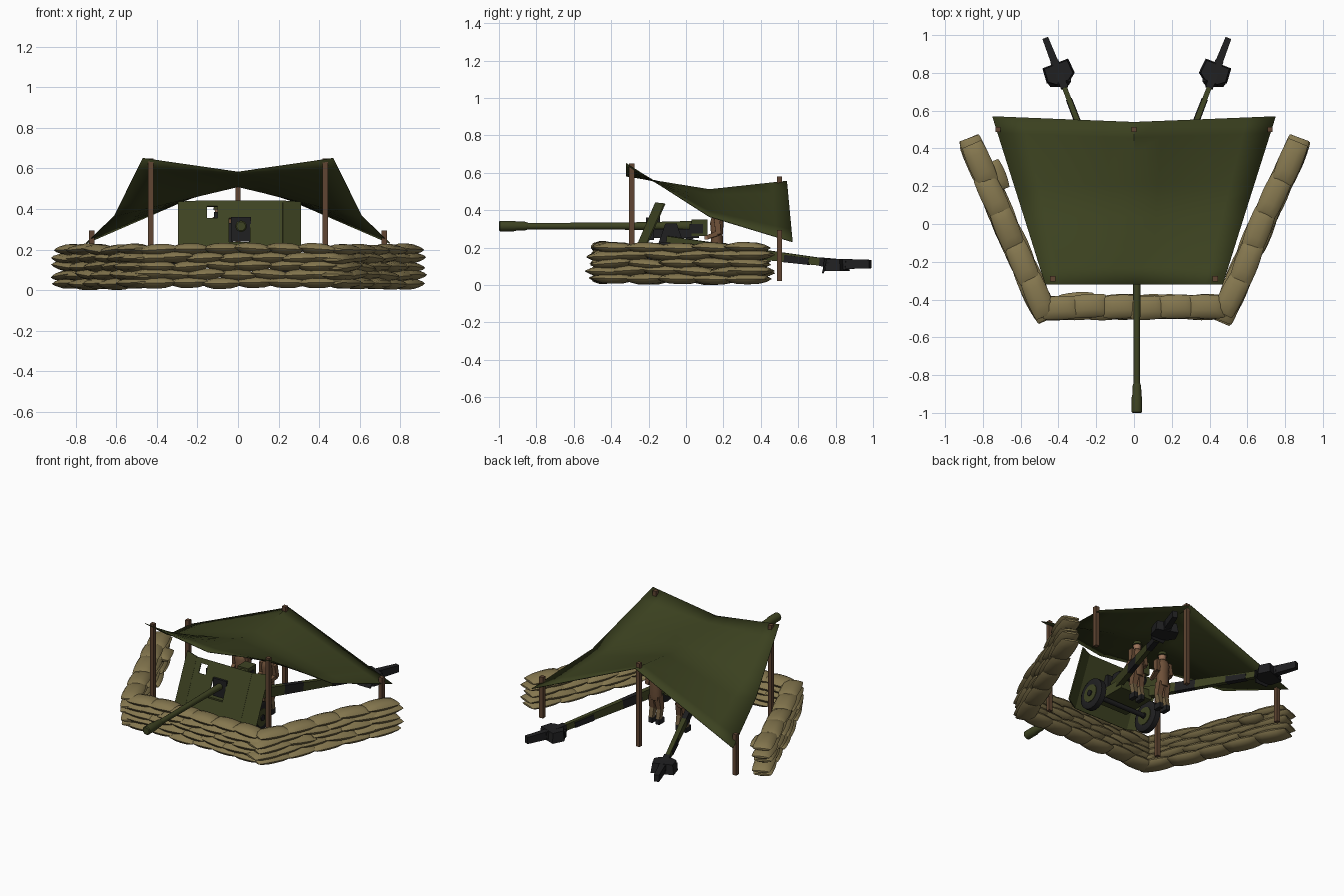
import bpy, bmesh, math, random
from mathutils import Vector, Matrix

if "Cube" in bpy.data.objects:
    bpy.data.objects.remove(bpy.data.objects["Cube"])

random.seed(4)
GX = 0.015  # the gun sits slightly right of centre


def material(name, rgb):
    m = bpy.data.materials.new(name)
    m.diffuse_color = (*rgb, 1)
    m.use_nodes = True
    m.node_tree.nodes["Principled BSDF"].inputs["Base Color"].default_value = m.diffuse_color
    return m


SAND = material("sandbag khaki", (0.235, 0.185, 0.078))
CANVAS = material("canvas green", (0.044, 0.053, 0.014))
GREEN = material("gun green", (0.048, 0.056, 0.016))
BLACK = material("dark metal", (0.014, 0.014, 0.015))
WOOD = material("pole brown", (0.115, 0.06, 0.032))
CLOTH = material("uniform brown", (0.155, 0.08, 0.04))
KHAKI = material("trouser khaki", (0.17, 0.115, 0.055))
SKIN = material("skin", (0.33, 0.17, 0.10))


def finish(name, bm, mats, smooth=False):
    bmesh.ops.recalc_face_normals(bm, faces=bm.faces)
    me = bpy.data.meshes.new(name)
    bm.to_mesh(me)
    bm.free()
    for m in mats if isinstance(mats, list) else [mats]:
        me.materials.append(m)
    ob = bpy.data.objects.new(name, me)
    bpy.context.collection.objects.link(ob)
    if smooth:
        bpy.context.view_layer.objects.active = ob
        bpy.ops.object.select_all(action='DESELECT')
        ob.select_set(True)
        bpy.ops.object.shade_smooth_by_angle(angle=math.radians(40))
    return ob


def skin_rings(bm, rings):
    """Bridge a list of equal point rings into a closed solid."""
    vs = [[bm.verts.new(p) for p in r] for r in rings]
    n = len(vs[0])
    for a, b in zip(vs, vs[1:]):
        for i in range(n):
            j = (i + 1) % n
            bm.faces.new((a[i], a[j], b[j], b[i]))
    bm.faces.new(vs[0])
    bm.faces.new(vs[-1])


def box(name, lo, hi, mat):
    bm = bmesh.new()
    lo, hi = Vector(lo), Vector(hi)
    bmesh.ops.create_cube(bm, size=1, matrix=Matrix.Translation((lo + hi) / 2) @ Matrix.Diagonal((*(hi - lo), 1)))
    return finish(name, bm, mat)


def beam(name, a, b, s0, s1, mat):
    """Tapered rectangular bar from a to b; s0, s1 are (width, height)."""
    a, b = Vector(a), Vector(b)
    d = (b - a).normalized()
    side = d.cross(Vector((0, 0, 1)) if abs(d.z) < 0.95 else Vector((0, 1, 0))).normalized()
    up = side.cross(d)
    bm = bmesh.new()
    skin_rings(bm, [[p + side * s[0] / 2 * u + up * s[1] / 2 * v for u, v in ((-1, -1), (1, -1), (1, 1), (-1, 1))]
                    for p, s in ((a, s0), (b, s1))])
    return finish(name, bm, mat)


def lathe(name, prof, at, axis, mat, n=16, squash=1.0):
    """Turn (position, radius) pairs round the x, y or z axis."""
    at = Vector(at)
    rings = []
    for t, r in prof:
        ring = []
        for i in range(n):
            w = 2 * math.pi * i / n
            c, s = r * math.cos(w), r * math.sin(w)
            ring.append(at + Vector({'x': (t, c, s), 'y': (c, t, s), 'z': (c, s * squash, t)}[axis]))
        rings.append(ring)
    bm = bmesh.new()
    skin_rings(bm, rings)
    return finish(name, bm, mat, True)


# --- sandbag walls -------------------------------------------------------
def add_bag(bm, centre, direction, length, half_h, tilt=0.05):
    d = Vector(direction).normalized()
    ang = math.atan2(d.y, d.x) + random.uniform(-0.07, 0.07)
    rot = Matrix.Rotation(ang, 3, 'Z') @ Matrix.Rotation(random.uniform(-tilt, tilt), 3, 'Y')
    rings = []
    for t, h, w in ((-1, .22, .054), (-.85, .6, .058), (-.45, .95, .062), (0, 1, .064),
                    (.45, .95, .062), (.85, .6, .058), (1, .22, .054)):
        ring = []
        for i in range(10):
            a = 2 * math.pi * i / 10
            p = Vector((t * length / 2, w * math.cos(a), h * half_h * math.sin(a)))
            ring.append(Vector(centre) + rot @ p)
        rings.append(ring)
    skin_rings(bm, rings)


def wall(name, a, b, count, base):
    """Five courses in brick bond; odd courses have one bag fewer."""
    bm = bmesh.new()
    a, b = Vector(a), Vector(b)
    d = b - a
    pitch = d.length / count
    for row in range(5):
        z = base + row * 0.0415
        odd = row % 2
        for k in range(count + odd):
            t = (k + 0.5 - odd * 0.5) / count
            t = min(max(t, 0.38 / count), 1 - 0.38 / count)
            t = 0.5 + (t - 0.5) * (1 - 0.008 * row)
            p = a + d * t + Vector((random.uniform(-.007, .007), random.uniform(-.007, .007), 0))
            add_bag(bm, (p.x, p.y, z + random.uniform(-.004, .004)), d, pitch * 1.15, 0.029,
                    0.03 if row == 0 else 0.08)
    return finish(name, bm, SAND, True)


wall("front_sandbag_wall", (-0.48, -0.44, 0), (0.48, -0.44, 0), 6, 0.036)
wall("left_sandbag_wall", (-0.47, -0.48, 0), (-0.865, 0.425, 0), 5, 0.032)
wall("right_sandbag_wall", (0.47, -0.48, 0), (0.865, 0.425, 0), 5, 0.032)
bm = bmesh.new()
add_bag(bm, (-0.74, 0.25, 0.15), (-0.36, 0.93, 0), 0.16, 0.029)
add_bag(bm, (-0.30, -0.425, 0.16), (1, 0, 0), 0.18, 0.029)
finish("loose_sandbags", bm, SAND, True)

# --- canvas shelter: 3 x 3 control points, each cell subdivided ----------
CTRL = [[(-.47, -.32, .65), (0, -.32, .582), (.47, -.32, .65)],
        [(-.61, .125, .365), (0, .125, .51), (.61, .125, .365)],
        [(-.75, .57, .23), (0, .54, .555), (.75, .57, .23)]]
bm = bmesh.new()
S = 5
rows = []
for r in range(2 * S + 1):
    row = []
    for c in range(2 * S + 1):
        i, j = min(r // S, 1), min(c // S, 1)
        u, v = r / S - i, c / S - j
        q = [Vector(CTRL[i + m][j + n]) for m in (0, 1) for n in (0, 1)]
        row.append(bm.verts.new(q[0].lerp(q[1], v).lerp(q[2].lerp(q[3], v), u)))
    rows.append(row)
for r in range(2 * S):
    for c in range(2 * S):
        bm.faces.new((rows[r][c], rows[r][c + 1], rows[r + 1][c + 1], rows[r + 1][c]))
tarp = finish("canvas_roof", bm, CANVAS, True)
mod = tarp.modifiers.new("thickness", 'SOLIDIFY')
mod.thickness = 0.004
mod.offset = 0

POLES = {"front_left": (-.43, -.29, .65), "front_right": (.43, -.29, .65), "back_left": (-.72, .5, .295),
         "back_right": (.72, .5, .295), "back_middle": (0, .5, .58)}
for k, (x, y, z) in POLES.items():
    box(k + "_pole", (x - .0135, y - .0135, .02), (x + .0135, y + .0135, z), WOOD)

# --- gun barrel, breech and cradle ---------------------------------------
lathe("barrel", [(-.87, .017), (-.5, .018), (-.2, .021), (.05, .028)], (GX, 0, .315), 'y', GREEN)
lathe("muzzle_brake", [(-1, .022), (-.995, .028), (-.92, .028), (-.905, .024), (-.86, .023), (-.845, .018)],
      (GX, 0, .315), 'y', GREEN)
box("breech_block", (GX - .04, .03, .262), (GX + .04, .115, .35), GREEN)
box("breech_wedge", (GX - .025, .02, .275), (GX + .043, .09, .325), BLACK)
box("cradle", (GX - .035, -.21, .25), (GX + .035, .07, .30), BLACK)
box("mantlet", (GX - .05, -.215, .24), (GX + .05, -.17, .36), BLACK)
for s in (-1, 1):
    beam("trunnion_bracket", (GX + s * .05, -.08, .2), (GX + s * .05, -.08, .33), (.02, .15), (.02, .06), BLACK)
lathe("elevation_wheel", [(-.075, .03), (-.065, .03)], (GX, .02, .27), 'x', BLACK, 12)
box("gun_sight", (-.118, -.17, .33), (-.095, -.14, .385), BLACK)
box("lower_carriage", (GX - .12, -.2, .15), (GX + .12, .04, .215), GREEN)

# --- shield: sloped plate with window and gun opening, folded wings ------
xs = [-.19, -.152, -.1, -.045, .06, .22]
zs = [.12, .235, .345, .355, .412, .44]
sy = lambda z: -.26 + (z - .21) * .43
bm = bmesh.new()
for i in range(5):
    for j in range(5):
        if (i, j) == (1, 3) or (i == 3 and j in (1, 2)):
            continue
        bm.faces.new([bm.verts.new((x, sy(z), z)) for x, z in
                      ((xs[i], zs[j]), (xs[i + 1], zs[j]), (xs[i + 1], zs[j + 1]), (xs[i], zs[j + 1]))])
for x0, x1 in ((-.19, -.295), (.22, .31)):
    bm.faces.new([bm.verts.new(p) for p in ((x0, sy(.12), .12), (x1, sy(.12) + .05, .13),
                                            (x1, sy(.435) + .05, .435), (x0, sy(.44), .44))])
bmesh.ops.remove_doubles(bm, verts=bm.verts, dist=1e-4)
shield = finish("gun_shield", bm, GREEN)
mod = shield.modifiers.new("thickness", 'SOLIDIFY')
mod.thickness = 0.008
mod.offset = 0

# --- wheels and axle -----------------------------------------------------
lathe("axle", [(-.22, .016), (.22, .016)], (GX, -.11, .13), 'x', BLACK, 10)
for s, k in ((-1, "left"), (1, "right")):
    c = (GX + s * .215, -.11, .13)
    lathe(k + "_tyre", [(-.024, .06), (-.026, .085), (-.018, .1), (.018, .1), (.026, .085), (.024, .06)],
          c, 'x', BLACK, 20)
    lathe(k + "_wheel_disc", [(-.029, .03), (-.028, .058), (.028, .058), (.029, .03)], c, 'x', GREEN, 16)
    lathe(k + "_hub", [(-.036, .02), (.036, .02)], c, 'x', BLACK, 10)

    # --- split trail: green with dark lengths, side patches and spade ----
    def trail(y, dz=0):
        return Vector((GX + s * (.105 + .385 * y), y, .212 - .122 * y + dz))

    size = lambda y: (.036 - .014 * y, .07 - .04 * y)
    cuts = [(-.1, GREEN), (.2, BLACK), (.33, GREEN), (.74, None)]
    for n, ((y0, m), (y1, _)) in enumerate(zip(cuts, cuts[1:])):
        beam(f"{k}_trail_{n}", trail(y0), trail(y1), size(y0), size(y1), m)
    beam(k + "_trail_patch", trail(.53, -.006), trail(.66, -.006), (.036, .04), (.034, .036), BLACK)
    beam(k + "_trail_tip", trail(.72), trail(.86), (.04, .045), (.045, .055), BLACK)
    beam(k + "_trail_handle", trail(.82), (GX + s * .485, .985, .112), (.042, .055), (.032, .045), BLACK)
    # spade: six-sided block across the trail plus a sloping blade
    p = trail(.8)
    bm = bmesh.new()
    out = Vector((s * .385, 1, 0)).normalized()
    side = Vector((out.y, -out.x, 0))
    hexa = ((-.082, -.03), (-.04, -.062), (.04, -.062), (.082, -.03), (.075, .055), (-.075, .055))
    skin_rings(bm, [[Vector((p.x, p.y, z)) + side * u * f + out * v * f for u, v in hexa]
                    for z, f in ((.075, .97), (.14, .85))])
    finish(k + "_spade", bm, BLACK)
    beam(k + "_spade_blade", p + Vector((0, -.04, .01)), p + Vector((0, -.07, -.052)), (.13, .015), (.09, .01), BLACK)


# --- two standing gunners ------------------------------------------------
def gunner(tag, x, y):
    lathe(tag + "_torso", [(.18, .036), (.21, .042), (.27, .039), (.33, .045), (.355, .038), (.372, .015)],
          (x, y, 0), 'z', CLOTH, 12, .8)
    lathe(tag + "_head", [(.362, .014), (.375, .022), (.395, .025), (.412, .02)], (x, y - .004, 0), 'z', SKIN, 10)
    lathe(tag + "_helmet", [(.398, .033), (.404, .031), (.42, .025), (.432, .01)], (x, y - .002, 0), 'z', GREEN, 12)
    for s in (-1, 1):
        beam(tag + "_upper_arm", (x + s * .043, y, .352), (x + s * .053, y + .008, .27), (.03, .032), (.026, .028), CLOTH)
        beam(tag + "_forearm", (x + s * .053, y + .008, .278), (x + s * .04, y - .05, .255), (.025, .027), (.02, .02), CLOTH)
        box(tag + "_hand", (x + s * .038 - .009, y - .066, .244), (x + s * .038 + .009, y - .046, .264), SKIN)
        beam(tag + "_thigh", (x + s * .02, y, .205), (x + s * .026, y - .012, .115), (.04, .046), (.034, .036), CLOTH)
        beam(tag + "_shin", (x + s * .026, y - .012, .125), (x + s * .026, y + .005, .045), (.032, .034), (.027, .03), KHAKI)
        box(tag + "_boot", (x + s * .026 - .014, y - .035, .02), (x + s * .026 + .014, y + .02, .055), BLACK)


gunner("left_gunner", -.09, .165)
gunner("right_gunner", .11, .165)
